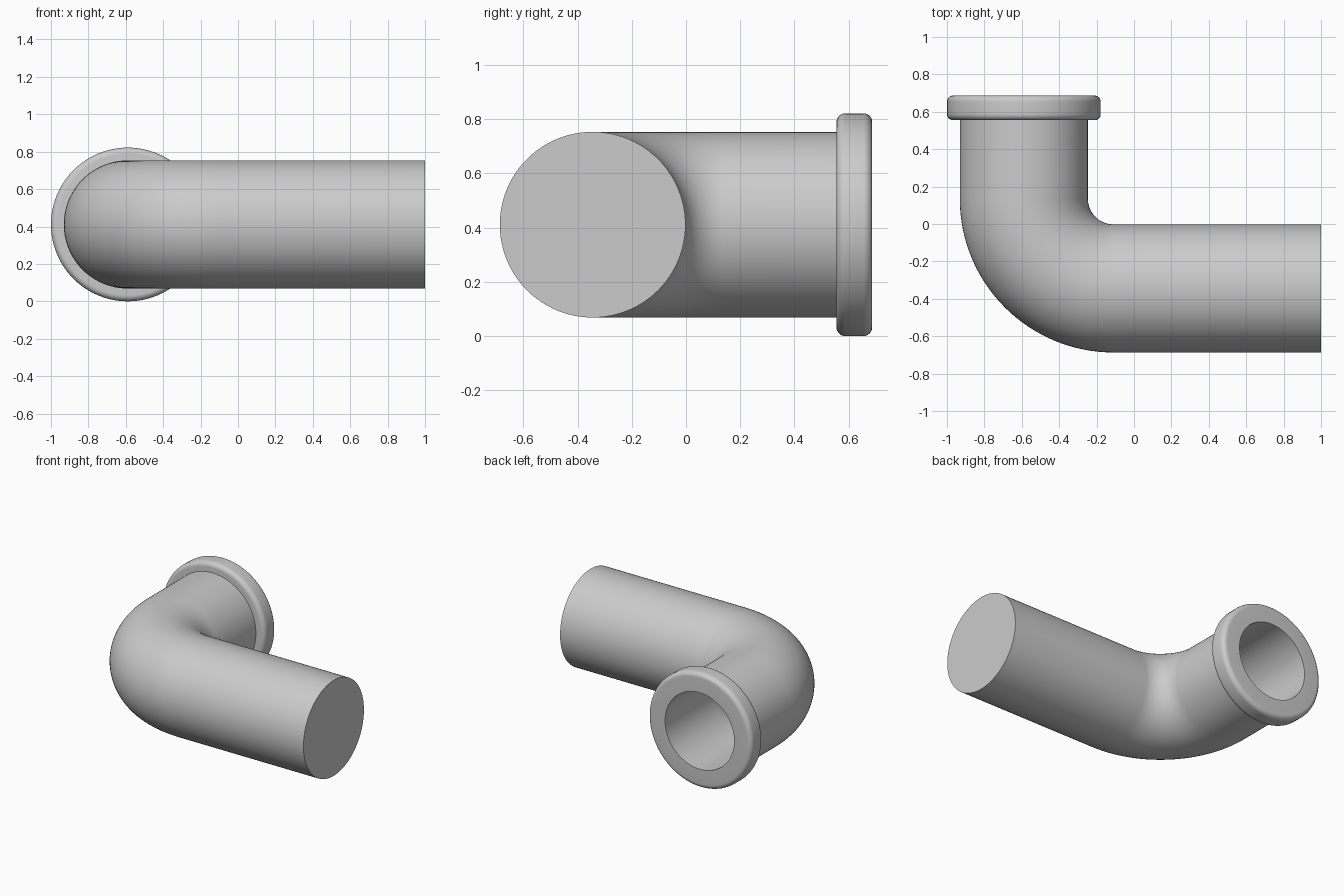
import bpy, bmesh, math
from mathutils import Vector

if "Cube" in bpy.data.objects:
    bpy.data.objects.remove(bpy.data.objects["Cube"])

SEG = 96
R_PIPE, R_BORE, R_FLANGE = 0.3425, 0.274, 0.411
BEND_R = 0.48
ZC = 0.411                    # height of the pipe axis
XC, YC = -0.589, -0.3445      # axis of the flange leg and of the long leg
Y_BACK, Y_FACE = 0.555, 0.687
FILLET = 0.033


def ring(bm, centre, direction, radius):
    """Circle of vertices perpendicular to a horizontal direction."""
    side = Vector((-direction.y, direction.x, 0))
    up = Vector((0, 0, 1))
    angles = [2 * math.pi * i / SEG for i in range(SEG)]
    return [bm.verts.new(centre + radius * (side * math.cos(a) + up * math.sin(a)))
            for a in angles]


def skin(bm, rings, closed=False):
    pairs = list(zip(rings, rings[1:]))
    if closed:
        pairs.append((rings[-1], rings[0]))
    for a, b in pairs:
        for i in range(SEG):
            j = (i + 1) % SEG
            bm.faces.new((a[i], a[j], b[j], b[i]))


def finish(bm, name):
    bmesh.ops.recalc_face_normals(bm, faces=bm.faces)
    mesh = bpy.data.meshes.new(name)
    bm.to_mesh(mesh)
    bm.free()
    obj = bpy.data.objects.new(name, mesh)
    bpy.context.collection.objects.link(obj)
    bpy.ops.object.select_all(action='DESELECT')
    bpy.context.view_layer.objects.active = obj
    obj.select_set(True)
    bpy.ops.object.shade_smooth_by_angle(angle=math.radians(35))


def elbow_path(x_end):
    """Points and directions from the long leg's end, round the bend, to the flange."""
    path = [(Vector((x_end, YC, ZC)), Vector((-1, 0, 0)))]
    cx, cy = XC + BEND_R, YC + BEND_R
    steps = 32
    for i in range(steps + 1):
        a = math.radians(90) * i / steps
        s, c = math.sin(a), math.cos(a)
        path.append((Vector((cx - BEND_R * s, cy - BEND_R * c, ZC)), Vector((-c, s, 0))))
    path.append((Vector((XC, Y_BACK, ZC)), Vector((0, 1, 0))))
    return path


# Elbow pipe: outer skin, then the bore back to a closed end
bm = bmesh.new()
outer = [ring(bm, p, d, R_PIPE) for p, d in elbow_path(1.0)]
inner = [ring(bm, p, d, R_BORE) for p, d in reversed(elbow_path(0.94))]
skin(bm, outer + inner)
bm.faces.new(outer[0])
bm.faces.new(inner[-1])
finish(bm, "elbow_pipe")

# Flange: turned collar with rounded outer edges
profile = [(R_BORE, Y_BACK)]
for y, start in ((Y_BACK + FILLET, -90), (Y_FACE - FILLET, 0)):
    for i in range(9):
        a = math.radians(start + 90 * i / 8)
        profile.append((R_FLANGE - FILLET + FILLET * math.cos(a), y + FILLET * math.sin(a)))
profile.append((R_BORE, Y_FACE))
bm = bmesh.new()
skin(bm, [ring(bm, Vector((XC, y, ZC)), Vector((0, 1, 0)), r) for r, y in profile], closed=True)
finish(bm, "end_flange")
